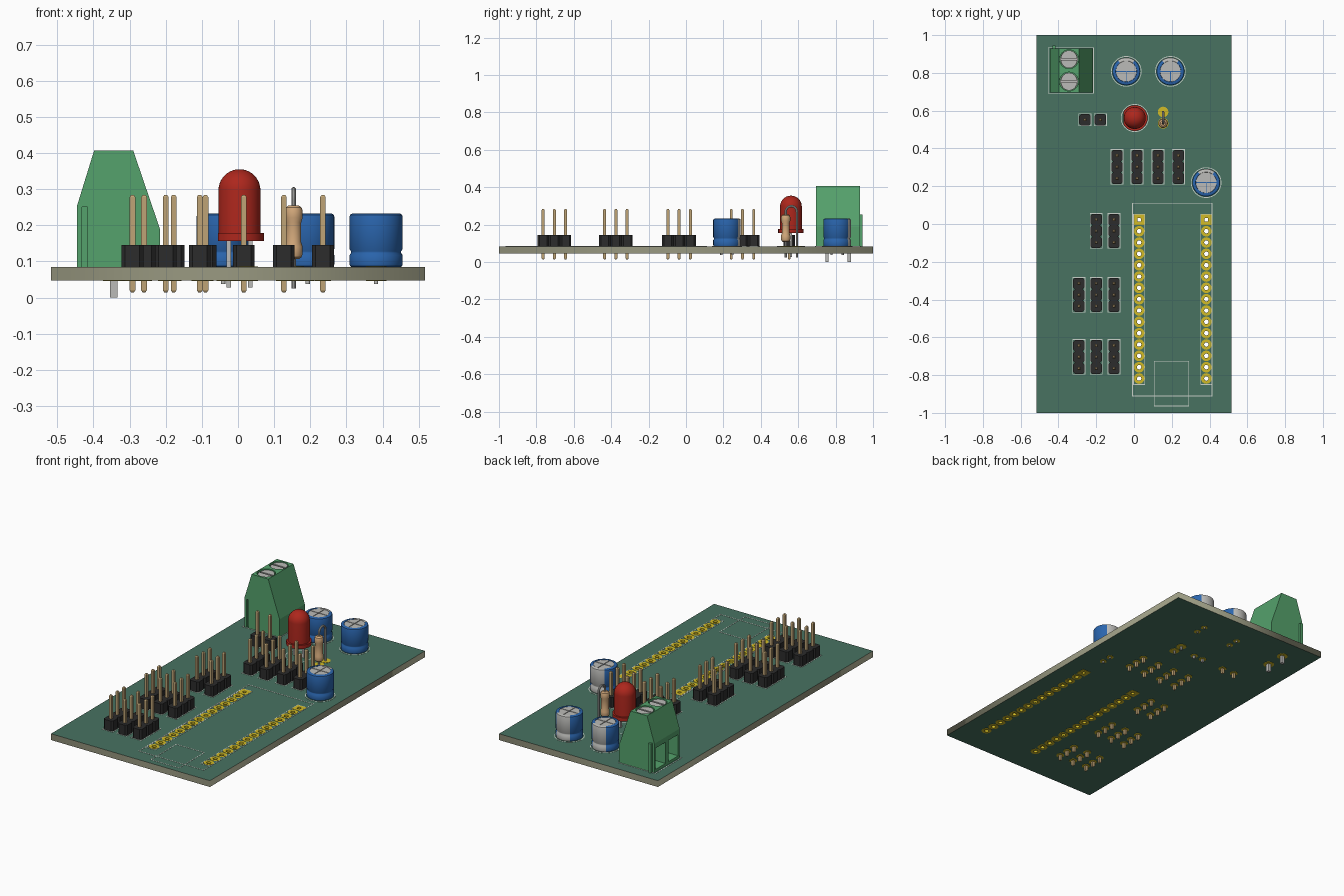
import bpy, bmesh
from math import sin, cos, pi, degrees
from mathutils import Matrix, Vector

if "Cube" in bpy.data.objects:
    bpy.data.objects.remove(bpy.data.objects["Cube"])

TOP, BOT = 0.084, 0.047          # board surfaces
PITCH = 0.06


def mat(name, r, g, b):
    m = bpy.data.materials.new(name)
    m.diffuse_color = (r, g, b, 1)
    m.use_nodes = True
    m.node_tree.nodes["Principled BSDF"].inputs["Base Color"].default_value = m.diffuse_color
    return m


GREEN = mat("board_green", .065, .17, .12)
EDGE = mat("board_edge", .32, .32, .22)
TERM = mat("terminal_green", .09, .36, .15)
BLUE = mat("sleeve_blue", .023, .13, .42)
GREY = mat("metal_grey", .5, .5, .48)
RED = mat("lens_red", .42, .02, .012)
PIN = mat("pin_bronze", .52, .37, .18)
PAD = mat("pad_gold", .65, .5, .02)
BLACK = mat("plastic_black", .025, .025, .025)
TAN = mat("resistor_tan", .66, .4, .2)
WHITE = mat("print_white", .6, .65, .6)


def finish(name, bm, *mats, smooth=True):
    bmesh.ops.recalc_face_normals(bm, faces=bm.faces)
    me = bpy.data.meshes.new(name)
    bm.to_mesh(me)
    bm.free()
    ob = bpy.data.objects.new(name, me)
    bpy.context.collection.objects.link(ob)
    for m in mats:
        me.materials.append(m)
    if smooth:
        bpy.ops.object.select_all(action='DESELECT')
        ob.select_set(True)
        bpy.context.view_layer.objects.active = ob
        bpy.ops.object.shade_smooth_by_angle(angle=0.6)
    return ob


def lathe(bm, x, y, prof, segs=32, pick=None, phase=0.0):
    """Spin (radius, z) pairs about a vertical axis; pick(angle, z) gives the material slot."""
    rings = []
    for r, z in prof:
        n = 1 if r == 0 else segs
        rings.append([bm.verts.new((x + r * cos(phase + 2 * pi * i / segs),
                                    y + r * sin(phase + 2 * pi * i / segs), z)) for i in range(n)])
    for k, (a, b) in enumerate(zip(rings, rings[1:])):
        for i in range(segs):
            j = (i + 1) % segs
            quad = [a[i % len(a)], a[j % len(a)], b[j % len(b)], b[i % len(b)]]
            f = bm.faces.new(list(dict.fromkeys(quad)))
            if pick:
                f.material_index = pick(phase + 2 * pi * (i + .5) / segs, (prof[k][1] + prof[k + 1][1]) / 2)


def prism(bm, pts, a, b, place=lambda u, v, w: (u, v, w)):
    lo = [bm.verts.new(place(u, v, a)) for u, v in pts]
    hi = [bm.verts.new(place(u, v, b)) for u, v in pts]
    bm.faces.new(lo)
    bm.faces.new(hi)
    for i in range(len(pts)):
        j = (i + 1) % len(pts)
        bm.faces.new((lo[i], lo[j], hi[j], hi[i]))


def box(bm, x0, x1, y0, y1, z0, z1):
    prism(bm, [(x0, y0), (x1, y0), (x1, y1), (x0, y1)], z0, z1)


def disc(bm, x, y, r, z0, z1, segs=24):
    lathe(bm, x, y, [(0, z0), (r, z0), (r, z1), (0, z1)], segs)


def sector(x, y, r, a0, a1, n, gap):
    """Arc piece of a disc, shifted away from the centre to leave a slot."""
    m = (a0 + a1) / 2
    ox, oy = x + gap * cos(m), y + gap * sin(m)
    pts = [(ox + r * cos(a0 + (a1 - a0) * i / n), oy + r * sin(a0 + (a1 - a0) * i / n)) for i in range(n + 1)]
    return pts + ([(ox, oy)] if a1 - a0 < pi - .01 else [])


def frame(bm, x0, x1, y0, y1, w=.004):
    z = (TOP, TOP + .001)
    box(bm, x0, x1, y0, y0 + w, *z)
    box(bm, x0, x1, y1 - w, y1, *z)
    box(bm, x0, x0 + w, y0 + w, y1 - w, *z)
    box(bm, x1 - w, x1, y0 + w, y1 - w, *z)


def curve_mesh(cu):
    ob = bpy.data.objects.new("tmp", cu)
    bpy.context.collection.objects.link(ob)
    dg = bpy.context.evaluated_depsgraph_get()
    me = bpy.data.meshes.new_from_object(ob.evaluated_get(dg))
    bpy.data.objects.remove(ob)
    bm = bmesh.new()
    bm.from_mesh(me)
    return bm


def spline(cu, pts, closed):
    s = cu.splines.new('POLY')
    s.points.add(len(pts) - 1)
    for p, c in zip(s.points, pts):
        p.co = (*c, 1)
    s.use_cyclic_u = closed


# board with drilled socket holes
sockets = [(x, .022 - PITCH * i) for x in (.027, .383) for i in range(15)]
cu = bpy.data.curves.new("outline", 'CURVE')
cu.dimensions, cu.fill_mode, cu.extrude = '2D', 'BOTH', (TOP - BOT) / 2
spline(cu, [(-.517, -1, 0), (.517, -1, 0), (.517, 1, 0), (-.517, 1, 0)], True)
for x, y in sockets:
    spline(cu, [(x + .012 * cos(pi * i / 6), y + .012 * sin(pi * i / 6), 0) for i in range(12)], True)
bm = curve_mesh(cu)
bmesh.ops.remove_doubles(bm, verts=bm.verts, dist=1e-5)
bmesh.ops.translate(bm, verts=bm.verts, vec=(0, 0, (TOP + BOT) / 2))
bm.normal_update()
for f in bm.faces:
    c = f.calc_center_median()
    if abs(f.normal.z) < .5:
        f.material_index = 1 if max(abs(c.x) / .517, abs(c.y)) > .99 else 2
finish("board", bm, GREEN, EDGE, PAD, smooth=False)

# socket pads, both sides
bm = bmesh.new()
for x, y in sockets:
    for z0, z1 in ((TOP, TOP + .0015), (BOT - .0015, BOT)):
        sq = (y > 0)
        k = dict(segs=4, phase=pi / 4) if sq else dict(segs=24)
        r = .04 if sq else .028
        lathe(bm, x, y, [(.0125, z0), (r, z0), (r, z1), (.0125, z1), (.0125, z0)], **k)
finish("socket_pads", bm, PAD)

# pin headers
headers = [(x, .302, 3) for x in (-.09, .016, .127, .235)]
headers += [(x, -.037, 3) for x in (-.2, -.106)]
headers += [(x, y, 3) for y in (-.375, -.704) for x in (-.292, -.2, -.106)]
headers += [(x, .552, 1) for x in (-.26, -.178)]
body, pins, pads, ink = (bmesh.new() for _ in range(4))
h, c = PITCH / 2, .01
for x, y, n in headers:
    ys = [y + PITCH * (i - (n - 1) / 2) for i in range(n)]
    right = [p for q in ys for p in ((x + h - c, q - h), (x + h, q - h + c), (x + h, q + h - c), (x + h - c, q + h))]
    right = list(dict.fromkeys((round(u, 5), round(v, 5)) for u, v in right))
    left = [(2 * x - u, v) for u, v in reversed(right)]
    prism(body, right + left, TOP + .001, .145)
    r = .0155 / 2 * 2 ** .5
    for q in ys:
        lathe(pins, x, q, [(0, .014), (r * .5, .014), (r, .02), (r, .278), (r * .5, .284), (0, .284)], 4, phase=pi / 4)
        disc(pads, x, q, .022, BOT - .0015, BOT)
        disc(pads, x, q, .022, TOP, TOP + .0008)
    frame(ink, x - .034, x + .034, ys[0] - .034, ys[-1] + .034)
finish("header_bodies", body, BLACK, smooth=False)
finish("header_pins", pins, PIN, smooth=False)

# capacitors: sleeve, scored top, legs
caps = [(-.041, .808), (.193, .808), (.382, .219)]
prof = [(0, TOP), (.067, TOP), (.072, .087), (.0735, .092), (.0735, .117), (.0695, .123), (.0695, .128),
        (.0735, .134), (.0735, .224), (.072, .229), (.067, .232), (.056, .232), (.055, .227), (0, .227)]
for n, (x, y) in enumerate(caps, 1):
    bm = bmesh.new()
    lathe(bm, x, y, prof, 48, lambda a, z: 1 if abs(degrees(a) - 90) < 35 else 0)
    finish(f"capacitor_sleeve_{n}", bm, BLUE, GREY)
    bm = bmesh.new()
    for k in range(4):
        prism(bm, sector(x, y, .052, k * pi / 2, (k + 1) * pi / 2, 10, .003), .2265, .231)
    for s in (-.03, .03):
        disc(bm, x, y + s, .006, .037, TOP + .001, 12)
        disc(pads, x, y + s, .019, BOT - .0015, BOT)
    finish(f"capacitor_top_and_legs_{n}", bm, GREY)
    lathe(ink, x, y, [(.077, TOP), (.081, TOP), (.081, TOP + .001), (.077, TOP + .001), (.077, TOP)], 48)

# LED: domed lens, flange with one flat side, legs
lx, ly = .004, .561
bm = bmesh.new()
dome = [(.058 * cos(pi / 2 * i / 10), .297 + .058 * sin(pi / 2 * i / 10)) for i in range(10)]
lathe(bm, lx, ly, [(0, .158), (.058, .158)] + dome + [(0, .355)], 40)
ring = [(lx + max(.068 * cos(2 * pi * i / 48), -.059), ly + .068 * sin(2 * pi * i / 48)) for i in range(48)]
prism(bm, ring, .156, .178)
finish("led_lens", bm, RED)
bm = bmesh.new()
for s in (-.03, .03):
    box(bm, lx + s - .006, lx + s + .006, ly - .006, ly + .006, .028, .16)
    disc(pads, lx + s, ly, .021, BOT - .0015, BOT)
finish("led_legs", bm, GREY, smooth=False)
lathe(ink, lx, ly, [(.07, TOP), (.074, TOP), (.074, TOP + .001), (.07, TOP + .001), (.07, TOP)], 40)

# upright resistor with bent lead
rx, ry = .154, .533
bm = bmesh.new()
lathe(bm, rx, ry, [(0, .106), (.014, .106), (.022, .112), (.025, .122), (.025, .14), (.021, .153), (.021, .208),
                   (.025, .221), (.025, .239), (.022, .249), (.014, .255), (0, .255)], 32)
finish("resistor_body", bm, TAN)
cu = bpy.data.curves.new("lead", 'CURVE')
cu.dimensions, cu.bevel_depth, cu.bevel_resolution, cu.use_fill_caps = '3D', .0065, 3, True
arc = [(rx, ry + .03 - .03 * cos(pi * i / 12), .269 + .03 * sin(pi * i / 12)) for i in range(13)]
spline(cu, [(rx, ry, .025)] + arc + [(rx, ry + .06, .025)], False)
finish("resistor_lead", curve_mesh(cu), GREY)
for q in (ry, ry + .06):
    disc(pads, rx, q, .028, TOP, TOP + .0015)
    disc(pads, rx, q, .028, BOT - .0015, BOT)

# screw terminal: housing cut by screw wells, wire openings and a dovetail groove
tx, tys = -.344, (.754, .872)
xz = lambda u, v, w: (u, w, v)
bm = bmesh.new()
prism(bm, [(-.445, TOP), (-.216, TOP), (-.216, .19), (-.29, .407), (-.398, .407), (-.445, .255)], .695, .93, xz)
housing = finish("terminal_housing", bm, TERM, smooth=False)
bm = bmesh.new()
for y in tys:
    disc(bm, tx, y, .05, .38, .43, 32)
    box(bm, -.47, -.36, y - .046, y + .046, .1, .225)
box(bm, -.431, -.417, .68, .704, .07, .25)
cutter = finish("terminal_cutter", bm, TERM, smooth=False)
cutter.hide_render = True
mod = housing.modifiers.new("cut", 'BOOLEAN')
mod.object, mod.operation, mod.solver = cutter, 'DIFFERENCE', 'EXACT'
bpy.context.view_layer.objects.active = housing
bpy.ops.object.modifier_apply(modifier="cut")
bpy.data.objects.remove(cutter)
bm = bmesh.new()
box(bm, -.432, -.416, .929, .944, TOP, .255)
finish("terminal_rib", bm, TERM, smooth=False)
bm = bmesh.new()
for y in tys:
    disc(bm, tx, y, .047, .379, .39, 32)
    for k in range(2):
        prism(bm, sector(tx, y, .042, k * pi, (k + 1) * pi, 16, .005), .389, .402)
    box(bm, tx - .01, tx + .01, y - .009, y + .009, 0, TOP + .002)
    disc(pads, tx, y, .03, BOT - .0015, BOT)
finish("terminal_screws_and_pins", bm, GREY)

# printed outlines and remaining pads
frame(ink, -.456, -.212, .69, .935)
frame(ink, -.01, .415, -.912, .112)
frame(ink, .105, .292, -.965, -.725)
for x in (.027, .383):
    frame(ink, x - .032, x + .032, -.852, .054)
finish("printed_outlines", ink, WHITE, smooth=False)
finish("solder_pads", pads, PAD)
